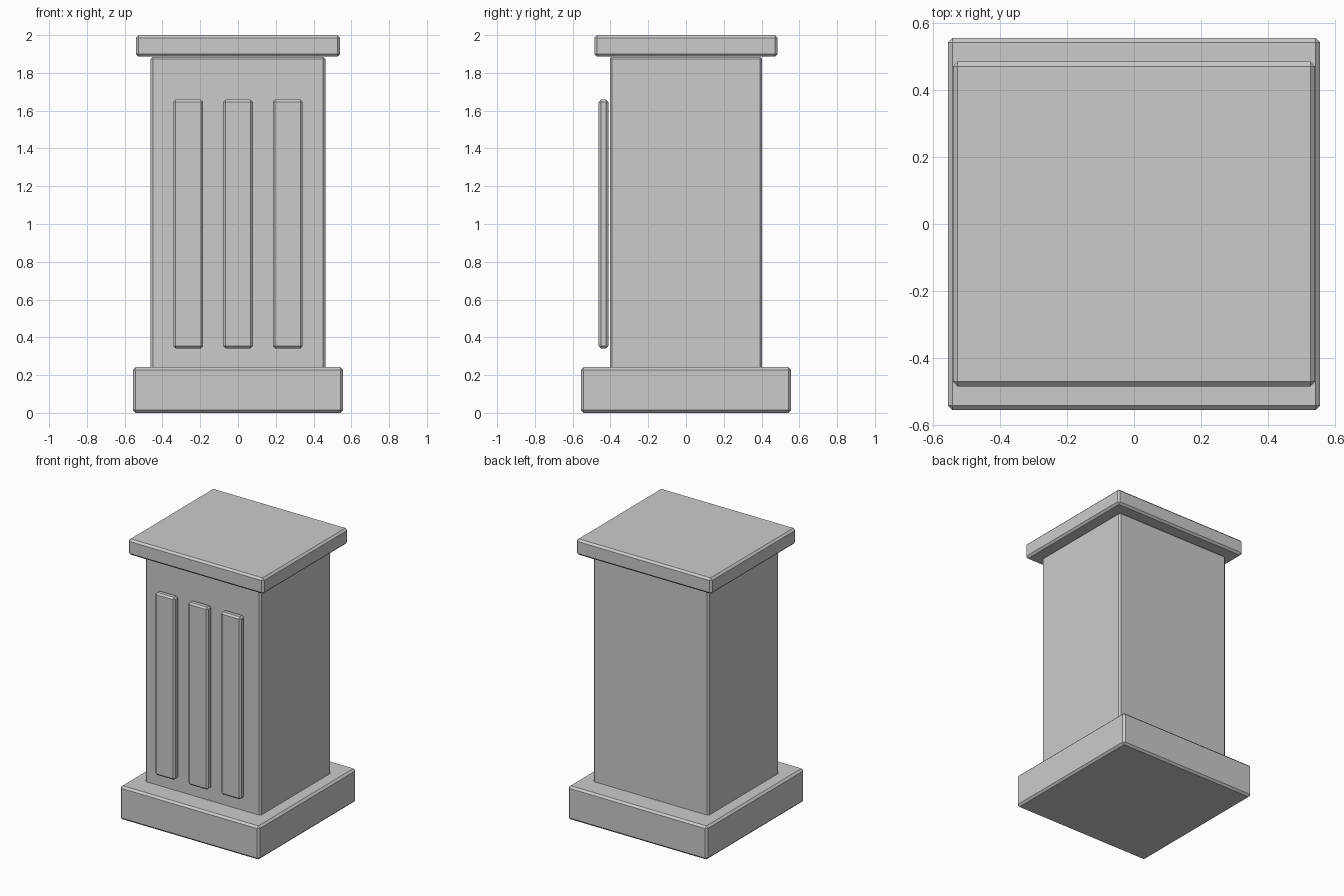
import bpy

if "Cube" in bpy.data.objects:
    bpy.data.objects.remove(bpy.data.objects["Cube"])


def block(name, x, half_x, y0, y1, z0, z1, bevel=0.012):
    """Box with chamfered edges."""
    bpy.ops.mesh.primitive_cube_add(size=1, location=(x, (y0 + y1) / 2, (z0 + z1) / 2))
    ob = bpy.context.object
    ob.name = name
    ob.scale = (half_x * 2, y1 - y0, z1 - z0)
    bpy.ops.object.transform_apply(location=False, rotation=False, scale=True)
    mod = ob.modifiers.new("chamfer", 'BEVEL')
    mod.width = bevel
    mod.segments = 1
    return ob


# Plinth, shaft and top slab
block("base", 0, 0.556, -0.556, 0.556, 0.0, 0.242, 0.014)
block("shaft", 0, 0.462, -0.403, 0.403, 0.23, 1.885)
block("cap", 0, 0.541, -0.485, 0.485, 1.886, 2.0, 0.014)

# Three raised slats standing just off the front face
for i, side in enumerate(("left", "middle", "right")):
    block("front_slat_" + side, (i - 1) * 0.263, 0.079, -0.462, -0.411, 0.342, 1.658)
